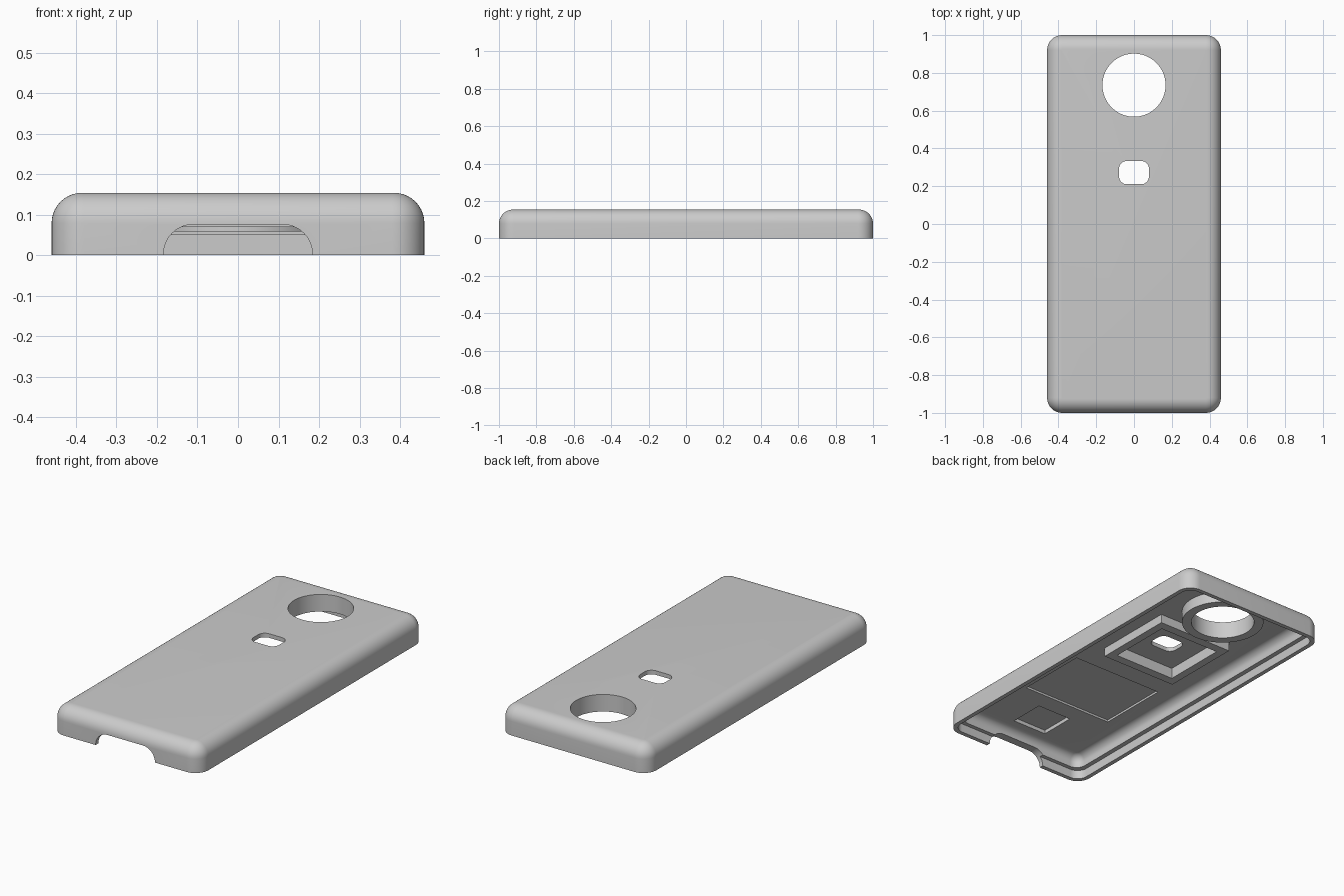
import bpy, bmesh
from math import sin, cos, pi, radians

cube = bpy.data.objects.get("Cube")
if cube:
    bpy.data.objects.remove(cube, do_unlink=True)

grey = bpy.data.materials.new("plain grey")
grey.use_nodes = True
grey.diffuse_color = (0.6, 0.6, 0.6, 1)
grey.node_tree.nodes["Principled BSDF"].inputs["Base Color"].default_value = (0.6, 0.6, 0.6, 1)


def outline(hx, hy, r, steps=10):
    """Rounded rectangle, anticlockwise; r = 0 gives sharp corners."""
    if r <= 0:
        return [(hx, hy), (-hx, hy), (-hx, -hy), (hx, -hy)]
    pts = []
    for q, (sx, sy) in enumerate([(1, 1), (-1, 1), (-1, -1), (1, -1)]):
        for i in range(steps + 1):
            a = (q + i / steps) * pi / 2
            pts.append((sx * (hx - r) + r * cos(a), sy * (hy - r) + r * sin(a)))
    return pts


def loft(name, rings):
    """Skin a stack of matching rings and cap both ends."""
    bm = bmesh.new()
    loops = [[bm.verts.new(p) for p in ring] for ring in rings]
    n = len(loops[0])
    for a, b in zip(loops, loops[1:]):
        for i in range(n):
            j = (i + 1) % n
            bm.faces.new((a[i], a[j], b[j], b[i]))
    bm.faces.new(loops[0][::-1])
    bm.faces.new(loops[-1])
    bmesh.ops.recalc_face_normals(bm, faces=bm.faces)
    mesh = bpy.data.meshes.new(name)
    bm.to_mesh(mesh)
    bm.free()
    mesh.materials.append(grey)
    obj = bpy.data.objects.new(name, mesh)
    bpy.context.collection.objects.link(obj)
    return obj


def block(name, hx, hy, z0, z1, r=0, fillet=0, y=0, steps=10):
    """Rounded block whose top edge can carry a fillet."""
    levels = [(z0, 0)]
    if fillet:
        for i in range(steps + 1):
            a = i / steps * pi / 2
            levels.append((z1 - fillet + fillet * sin(a), fillet * (1 - cos(a))))
    else:
        levels.append((z1, 0))
    return loft(name, [[(px, py + y, z) for px, py in outline(hx - d, hy - d, r - d if r else 0, steps)]
                       for z, d in levels])


def combine(target, tool, operation):
    """Apply a boolean and discard the tool."""
    mod = target.modifiers.new(tool.name, "BOOLEAN")
    mod.operation, mod.solver, mod.object = operation, "EXACT", tool
    bpy.context.view_layer.objects.active = target
    bpy.ops.object.modifier_apply(modifier=mod.name)
    bpy.data.objects.remove(tool, do_unlink=True)


HOLE_Y, SLOT_Y, CEILING = 0.735, 0.272, 0.12

# Outer body, hollowed, with a stepped lip around the open underside
shell = block("case_shell", 0.46, 1.0, 0, 0.154, 0.08, 0.075)
combine(shell, block("cavity", 0.41, 0.953, -0.1, CEILING, 0.055, 0.045), "DIFFERENCE")
combine(shell, block("lip_step", 0.436, 0.976, -0.1, 0.05, 0.06), "DIFFERENCE")

# Ring around the round opening and square frame around the slot
combine(shell, block("hole_boss", 0.217, 0.217, 0.058, 0.135, 0.217, y=HOLE_Y, steps=20), "UNION")
combine(shell, block("slot_frame", 0.235, 0.235, 0.07, 0.136, y=SLOT_Y), "UNION")

# Inside pockets, openings through the top and the arched front notch
cutters = [
    block("frame_pocket", 0.19, 0.185, 0, 0.131, y=SLOT_Y),
    block("wide_pocket", 0.283, 0.208, 0, 0.132, y=-0.347),
    block("small_pocket", 0.107, 0.103, 0, 0.141, y=-0.763),
    block("slot", 0.079, 0.061, 0, 0.3, 0.04, y=SLOT_Y),
    block("round_hole", 0.167, 0.167, -0.1, 0.3, 0.167, y=HOLE_Y, steps=20),
    loft("front_notch", [[(x, y, z) for x, z in outline(0.184, 0.076, 0.074)] for y in (-1.1, -0.9)]),
]
for cutter in cutters:
    combine(shell, cutter, "DIFFERENCE")

bpy.ops.object.select_all(action="DESELECT")
shell.select_set(True)
bpy.context.view_layer.objects.active = shell
bpy.ops.object.shade_smooth_by_angle(angle=radians(30))
